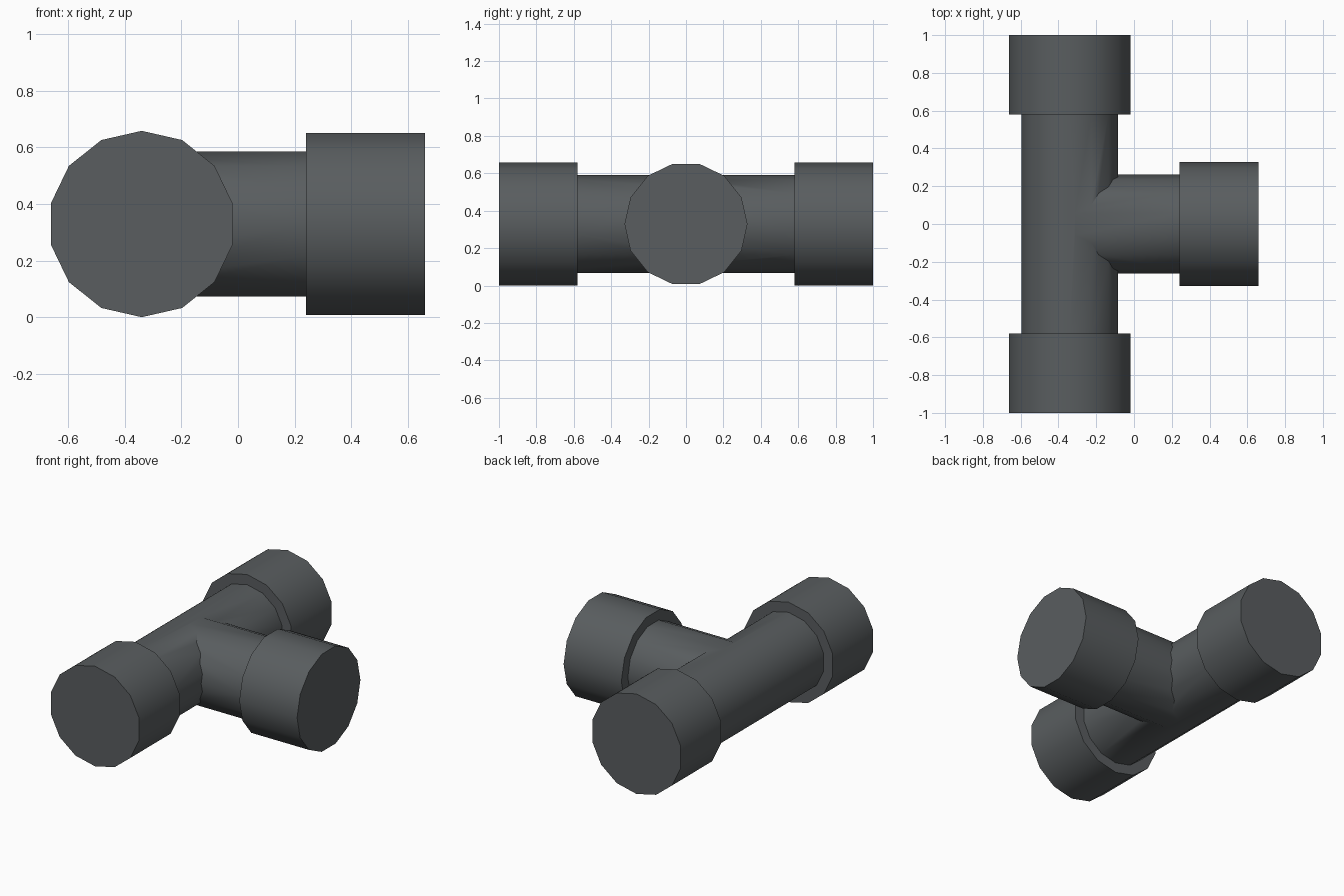
import bpy, bmesh, math
from mathutils import Matrix

cube = bpy.data.objects.get("Cube")
if cube:
    bpy.data.objects.remove(cube, do_unlink=True)

SIDES = 14
PIPE_R, COLLAR_R = 0.262, 0.329
AXIS_X, AXIS_Z = -0.34, 0.329

grey = bpy.data.materials.new("dark grey plastic")
grey.use_nodes = True
colour = (0.10, 0.11, 0.115, 1)
grey.diffuse_color = colour
grey.node_tree.nodes["Principled BSDF"].inputs["Base Color"].default_value = colour


def turned_pipe(name, profile, matrix):
    """Closed pipe from (distance along axis, radius) pairs."""
    bm = bmesh.new()
    rings = []
    for d, r in profile:
        angles = [math.tau * i / SIDES for i in range(SIDES)]
        rings.append([bm.verts.new((r * math.cos(a), r * math.sin(a), d)) for a in angles])
    for a, b in zip(rings, rings[1:]):
        for i in range(SIDES):
            j = (i + 1) % SIDES
            bm.faces.new((a[i], a[j], b[j], b[i]))
    bm.faces.new(rings[0][::-1])
    bm.faces.new(rings[-1])
    bm.transform(matrix)
    bmesh.ops.recalc_face_normals(bm, faces=bm.faces)
    mesh = bpy.data.meshes.new(name)
    bm.to_mesh(mesh)
    bm.free()
    mesh.materials.append(grey)
    obj = bpy.data.objects.new(name, mesh)
    bpy.context.collection.objects.link(obj)
    return obj


# Straight run along y with a collar at each end, a corner pointing up
half = [(0.58, PIPE_R), (0.58, COLLAR_R), (1.0, COLLAR_R)]
run_profile = [(-d, r) for d, r in reversed(half)] + half
along_y = Matrix.Rotation(math.pi / 2, 4, "X") @ Matrix.Rotation(math.pi / 2, 4, "Z")
run = turned_pipe("tee_pipe", run_profile, Matrix.Translation((AXIS_X, 0, AXIS_Z)) @ along_y)

# Side branch along x with one collar, a flat facing up
branch_profile = [(0, PIPE_R), (0.58, PIPE_R), (0.58, COLLAR_R), (1.0, COLLAR_R)]
along_x = Matrix.Rotation(math.pi / 2, 4, "Y") @ Matrix.Rotation(math.pi / 2, 4, "Z")
branch = turned_pipe("branch_pipe", branch_profile, Matrix.Translation((AXIS_X, 0, AXIS_Z)) @ along_x)

# Join the branch into the run as one skin
join = run.modifiers.new("join branch", "BOOLEAN")
join.operation = "UNION"
join.solver = "EXACT"
join.object = branch
bpy.ops.object.select_all(action="DESELECT")
bpy.context.view_layer.objects.active = run
run.select_set(True)
bpy.ops.object.modifier_apply(modifier=join.name)
bpy.data.objects.remove(branch, do_unlink=True)
bpy.ops.object.shade_smooth_by_angle(angle=math.radians(30))
